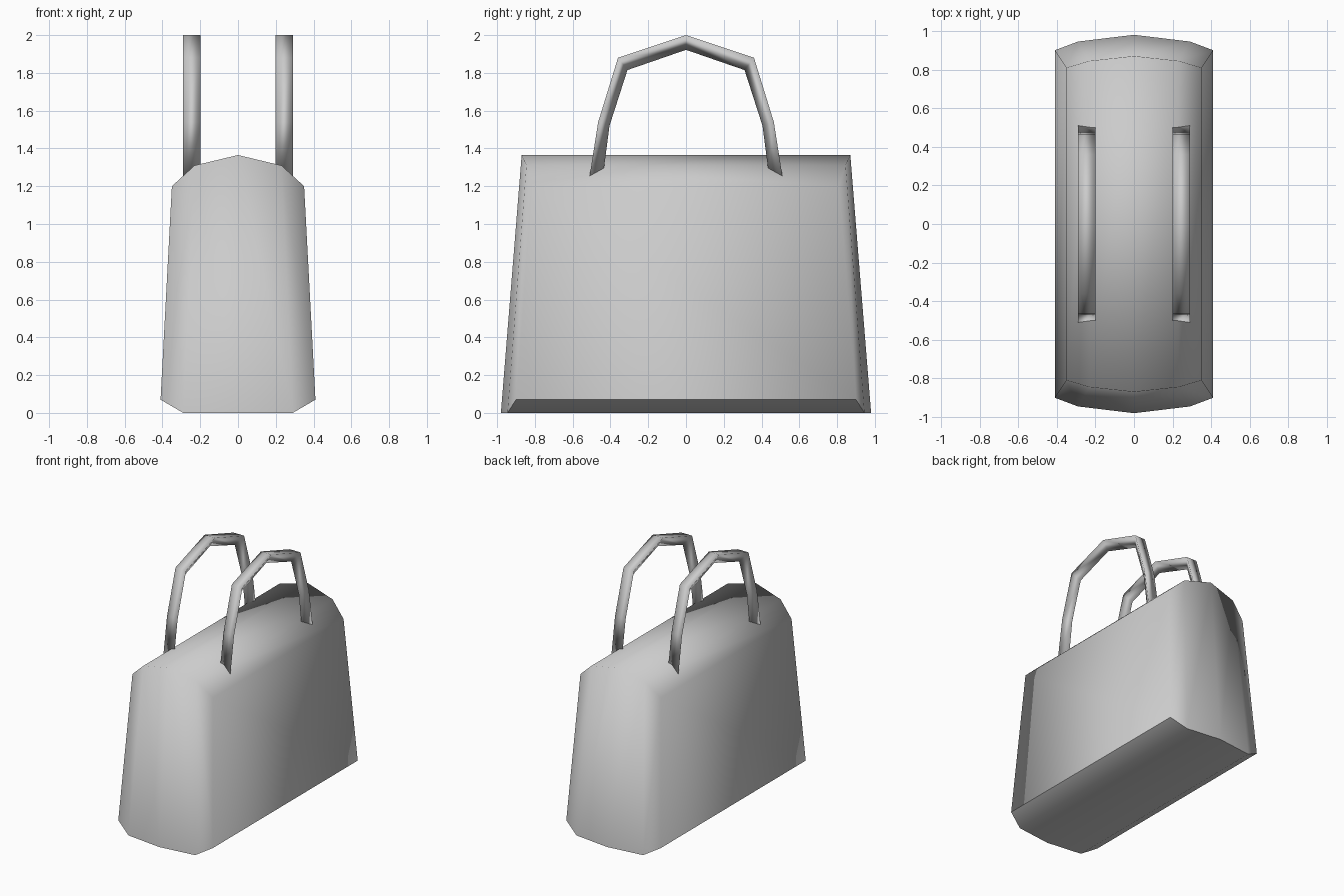
import bpy, bmesh

cube = bpy.data.objects.get("Cube")
if cube:
    bpy.data.objects.remove(cube, do_unlink=True)

grey = bpy.data.materials.new("plain grey")
grey.use_nodes = True
colour = (0.6, 0.6, 0.6, 1)
grey.diffuse_color = colour
grey.node_tree.nodes["Principled BSDF"].inputs["Base Color"].default_value = colour


def loft(name, rings, is_sharp):
    """Bridge closed rings of points; return the object with smooth faces."""
    bm = bmesh.new()
    loops = [[bm.verts.new(p) for p in ring] for ring in rings]
    n = len(loops[0])
    for a, b in zip(loops, loops[1:]):
        for i in range(n):
            j = (i + 1) % n
            bm.faces.new((a[i], a[j], b[j], b[i]))
    # End caps as strips between opposite points of the ring
    for ring in (loops[0], loops[-1]):
        for i in range(n // 2):
            corners = [ring[i], ring[i + 1], ring[n - 2 - i], ring[n - 1 - i]]
            unique = list(dict.fromkeys(corners))
            if len(unique) > 2 and i + 1 <= n - 2 - i:
                bm.faces.new(unique)
    bmesh.ops.recalc_face_normals(bm, faces=bm.faces)
    for face in bm.faces:
        face.smooth = True
    for edge in bm.edges:
        edge.smooth = not is_sharp(edge)
    mesh = bpy.data.meshes.new(name)
    bm.to_mesh(mesh)
    bm.free()
    mesh.materials.append(grey)
    obj = bpy.data.objects.new(name, mesh)
    bpy.context.collection.objects.link(obj)
    return obj


# Bag body: half outline as (x, z, half depth), bottom strip first
bottom = [(0.41, 0.07, 0.90), (0.29, 0, 0.945), (0, 0, 0.98)]
top = [(0.35, 1.2, 0.81), (0.23, 1.31, 0.845), (0, 1.365, 0.87)]


def mirrored(half):
    return half + [(-x, z, d) for x, z, d in reversed(half[:-1])]


outline = mirrored(bottom) + mirrored(top)[::-1]
rings = [[(x, side * d, z) for x, z, d in outline] for side in (-1, 1)]


def body_sharp(edge):
    low = [f.calc_center_median().z < 0.1 for f in edge.link_faces]
    return any(low) and not all(low)


loft("bag_body", rings, body_sharp)

# Handles: flat outer edge and a single inner ridge, as (y, z) pairs
outer = [(-0.51, 1.255), (-0.465, 1.54), (-0.36, 1.88), (0, 2.0)]
inner = [(-0.435, 1.29), (-0.405, 1.52), (-0.31, 1.815), (0, 1.922)]
outer += [(-y, z) for y, z in reversed(outer[:-1])]
inner += [(-y, z) for y, z in reversed(inner[:-1])]

for name, x in (("left_handle", 0.245), ("right_handle", -0.245)):
    rings = [[(x - 0.046, *o), (x + 0.046, *o), (x, *i)]
             for o, i in zip(outer, inner)]
    loft(name, rings, lambda edge: False)
